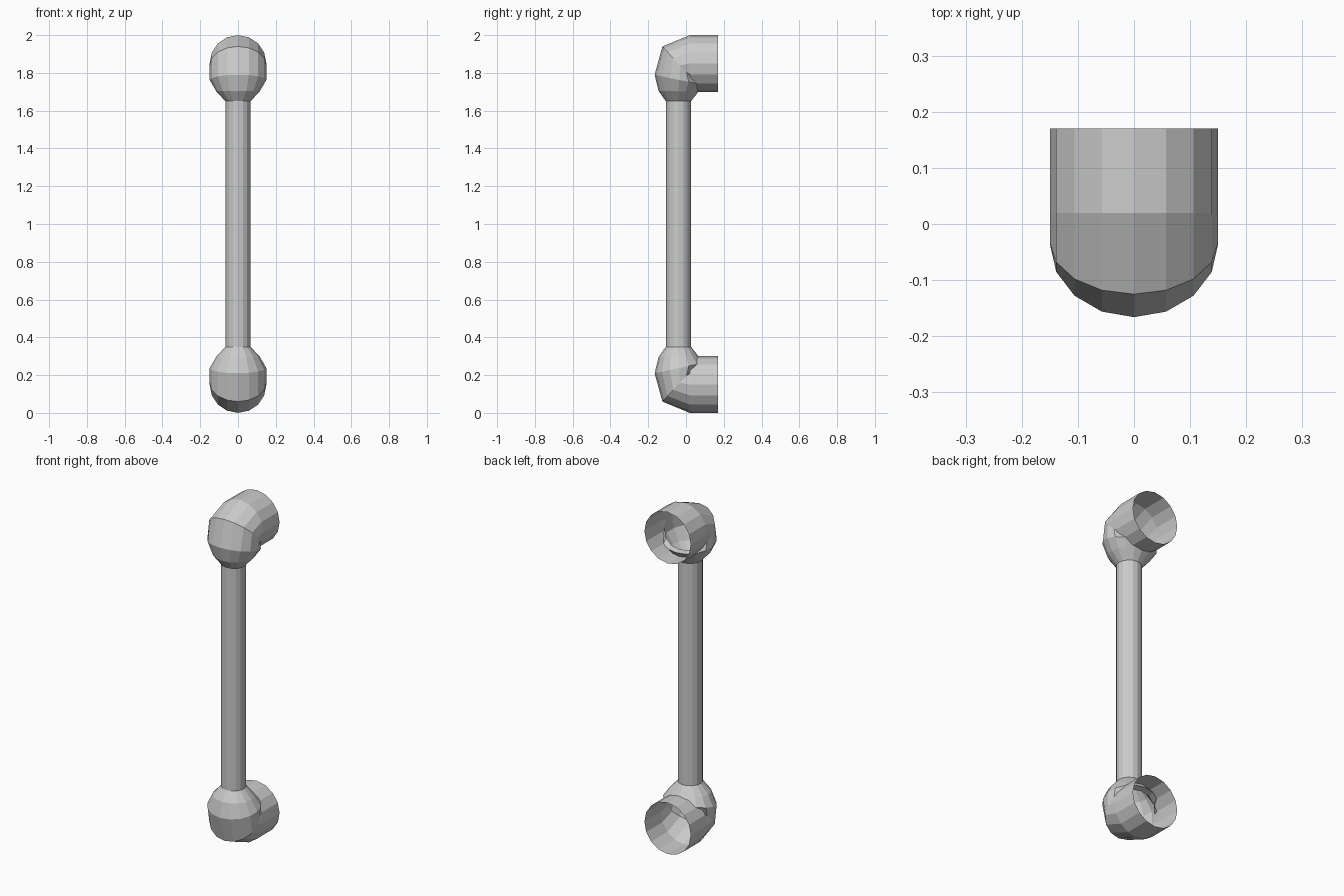
import bpy, bmesh, math
from mathutils import Vector

if "Cube" in bpy.data.objects:
    bpy.data.objects.remove(bpy.data.objects["Cube"])

SIDES = 16
AXIS_Y = -0.04   # centre line of the rod


def ring(outer, inner, rx):
    """Elliptical ring between an outer and inner (y, z) point, half width rx."""
    o, i = Vector(outer), Vector(inner)
    mid, half = (o + i) / 2, (o - i) / 2
    pts = []
    for k in range(SIDES):
        a = 2 * math.pi * k / SIDES
        p = mid + half * math.cos(a)
        pts.append((rx * math.sin(a), p.x, p.y))
    return pts


def loft(name, rings):
    bm = bmesh.new()
    loops = [[bm.verts.new(p) for p in r] for r in rings]
    for a, b in zip(loops, loops[1:]):
        for k in range(SIDES):
            n = (k + 1) % SIDES
            bm.faces.new((a[k], a[n], b[n], b[k]))
    bmesh.ops.recalc_face_normals(bm, faces=bm.faces[:])
    me = bpy.data.meshes.new(name)
    bm.to_mesh(me)
    bm.free()
    ob = bpy.data.objects.new(name, me)
    bpy.context.collection.objects.link(ob)
    return ob


# Elbow: open mounting socket, bend, bulb, tapered neck (upper end)
elbow = [
    ((0.17, 2.00), (0.17, 1.70), 0.15),
    ((0.02, 2.00), (0.02, 1.70), 0.15),
    ((-0.125, 1.94), (0.06, 1.74), 0.15),
    ((-0.166, 1.79), (0.095, 1.735), 0.15),
    ((-0.145, 1.705), (0.065, 1.70), 0.115),
    ((AXIS_Y - 0.067, 1.65), (AXIS_Y + 0.067, 1.65), 0.067),
]


def flip(p):
    return (p[0], 2.0 - p[1])


loft("upper_elbow", [ring(*r) for r in elbow])
loft("lower_elbow", [ring(flip(o), flip(i), w) for o, i, w in elbow])

# Straight grip rod between the two necks
loft("grip_rod", [ring((AXIS_Y - 0.067, z), (AXIS_Y + 0.067, z), 0.067)
                  for z in (0.35, 1.65)])
